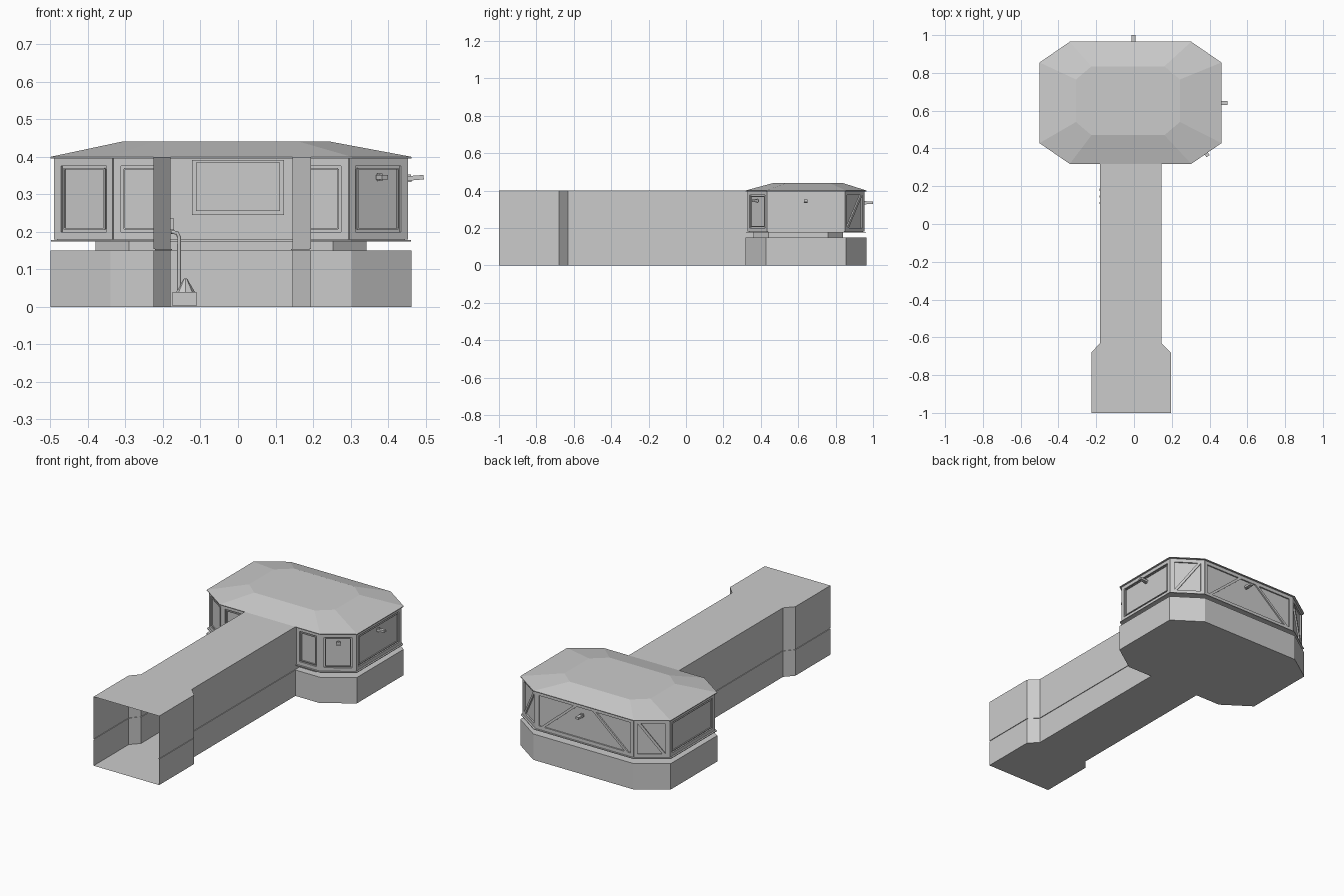
import bpy, bmesh, math
from mathutils import Vector, Matrix

if "Cube" in bpy.data.objects:
    bpy.data.objects.remove(bpy.data.objects["Cube"])

DOOR_L, DOOR_R = -0.18, 0.145


def finish(name, bm, recalc=False):
    if recalc:
        bmesh.ops.recalc_face_normals(bm, faces=bm.faces)
    me = bpy.data.meshes.new(name)
    bm.to_mesh(me)
    bm.free()
    ob = bpy.data.objects.new(name, me)
    bpy.context.collection.objects.link(ob)
    return ob


def ring(x0, x1, y0, y1, cx, cy, z):
    # chamfered rectangle, starting and ending at the doorway in the front edge
    pts = [(DOOR_R, y0), (x1 - cx, y0), (x1, y0 + cy), (x1, y1 - cy), (x1 - cx, y1),
           (x0 + cx, y1), (x0, y1 - cy), (x0, y0 + cy), (x0 + cx, y0), (DOOR_L, y0)]
    return [Vector((x, y, z)) for x, y in pts]


def room_ring(d, z):
    return ring(-0.5 + d, 0.463 - d, 0.318 + d, 0.965 - d, 0.16 - d * 0.4, 0.11 - d * 0.4, z)


def loft(name, rings, closed=False, cap_first=False, cap_last=False, recalc=False):
    bm = bmesh.new()
    rows = [[bm.verts.new(p) for p in r] for r in rings]
    n = len(rows[0])
    for a, b in zip(rows, rows[1:]):
        for i in range(n if closed else n - 1):
            j = (i + 1) % n
            bm.faces.new((a[i], a[j], b[j], b[i]))
    if cap_first:
        bm.faces.new(rows[0][::-1])
    if cap_last:
        bm.faces.new(rows[-1])
    return finish(name, bm, recalc)


def add_box(bm, size, matrix):
    bmesh.ops.create_cube(bm, size=1, matrix=matrix @ Matrix.Diagonal((*size, 1)))


def frame_matrix(origin, along, normal):
    # local x runs along the wall, local y points outward
    a, n = along.normalized(), normal.normalized()
    m = Matrix((a, n, a.cross(n))).transposed().to_4x4()
    m.translation = origin
    return m


def bar(bm, a, b, normal, width, depth):
    add_box(bm, ((b - a).length, depth, width), frame_matrix((a + b) / 2, b - a, normal))


def box(name, lo, hi):
    bm = bmesh.new()
    lo, hi = Vector(lo), Vector(hi)
    add_box(bm, hi - lo, Matrix.Translation((lo + hi) / 2))
    return finish(name, bm)


# corridor tube with a flared open entrance and a groove along the sides
stations = [(-1, -0.225, 0.195), (-0.68, -0.225, 0.195), (-0.63, DOOR_L, DOOR_R), (0.36, DOOR_L, DOOR_R)]
sections = []
for y, x0, x1 in stations:
    g = 0.004
    half = [(0, 0), (0, 0.15), (g, 0.15), (g, 0.155), (0, 0.155), (0, 0.40)]
    sections.append([Vector((x1 - i, y, z)) for i, z in half] +
                    [Vector((x0 + i, y, z)) for i, z in reversed(half)])
loft("corridor", sections, closed=True, recalc=True)

# room base, recessed neck and upper wall
neck = (-0.38, 0.343, 0.36, 0.84, 0.09, 0.08)
loft("room_base", [room_ring(0, 0), room_ring(0, 0.15), ring(*neck, 0.15)], cap_first=True)
loft("room_neck", [ring(*neck, 0.15), ring(*neck, 0.175)])
loft("room_upper_wall", [ring(*neck, 0.175), room_ring(0.002, 0.175), room_ring(0.002, 0.179),
                         room_ring(0.018, 0.179), room_ring(0.018, 0.396)])

# hipped roof with a thin eave
loft("roof", [room_ring(0.018, 0.396), room_ring(0, 0.396), room_ring(0, 0.40),
              ring(-0.307, 0.243, 0.47, 0.835, 0.082, 0.07, 0.441)], closed=True, cap_last=True)

# window frames on every upper wall face, with diagonal braces at the back
wall = room_ring(0.014, 0)
lo, hi = 0.19, 0.386
bm = bmesh.new()
up = Vector((0, 0, 1))
for i in range(9):
    p, q = wall[i], wall[i + 1]
    d = (q - p).normalized()
    n = d.cross(up)
    L = (q - p).length
    at = lambda u, z: p + d * u + up * z
    for z in (lo, hi):
        bar(bm, at(0, z), at(L, z), n, 0.02, 0.008)
    for u in (0.01, L - 0.01):
        bar(bm, at(u, lo + 0.01), at(u, hi - 0.01), n, 0.02, 0.008)
    if i == 3:
        braces = [((L - 0.02, hi), (0.02, lo))]
    elif i == 5:
        braces = [((0.02, hi), (L - 0.02, lo))]
    elif i == 4:
        c = L / 2
        braces = [((c - s * 0.05, hi), (c - s * 0.28, lo)) for s in (1, -1)]
    else:
        braces = []
        # raised pane outline on the plain panels
        for z in (lo + 0.018, hi - 0.018):
            bar(bm, at(0.028, z), at(L - 0.028, z), n, 0.004, 0.006)
        for u in (0.028, L - 0.028):
            bar(bm, at(u, lo + 0.018), at(u, hi - 0.018), n, 0.004, 0.006)
    for a, b in braces:
        bar(bm, at(*a), at(*b), n, 0.014, 0.008)
finish("window_frames", bm)


# outside lookout cameras
def lookout(name, pos, direction, length):
    bm = bmesh.new()
    dv = Vector(direction).normalized()
    m = frame_matrix(Vector(pos), up.cross(dv), dv)
    add_box(bm, (0.02, length, 0.012), m @ Matrix.Translation((0, length / 2, 0)))
    add_box(bm, (0.012, length * 0.3, 0.02), m @ Matrix.Translation((0, length * 0.15, 0)))
    return finish(name, bm)


lookout("right_camera", (0.447, 0.64, 0.342), (1, 0, 0.08), 0.048)
lookout("back_camera", (-0.002, 0.95, 0.335), (0, 1, 0), 0.05)
lookout("corner_camera", (0.376, 0.382, 0.345), (0.57, -0.82, 0), 0.028)

# display screen hanging inside the room
box("screen_frame", (-0.122, 0.90, 0.245), (0.122, 0.92, 0.392))
box("screen_panel", (-0.112, 0.896, 0.255), (0.112, 0.90, 0.385))

# pump unit with a pipe on the left corridor wall
box("pump_box", (-0.174, 0.10, 0.002), (-0.11, 0.18, 0.04))
bpy.ops.mesh.primitive_cone_add(vertices=8, radius1=0.025, radius2=0.004, depth=0.036,
                                location=(-0.14, 0.14, 0.058))
bpy.context.object.name = "pump_cap"
cu = bpy.data.curves.new("pump_pipe", "CURVE")
cu.dimensions = "3D"
cu.bevel_depth = 0.005
cu.bevel_resolution = 1
sp = cu.splines.new("POLY")
path = [(-0.157, 0.14, 0.04), (-0.157, 0.14, 0.185), (-0.162, 0.14, 0.197), (-0.178, 0.14, 0.2)]
sp.points.add(len(path) - 1)
for pt, co in zip(sp.points, path):
    pt.co = (*co, 1)
bpy.context.collection.objects.link(bpy.data.objects.new("pump_pipe", cu))
for k in range(3):
    y = 0.105 + 0.035 * k
    box(f"wall_bracket_{k + 1}", (-0.182, y, 0.205), (-0.17, y + 0.012, 0.235))
